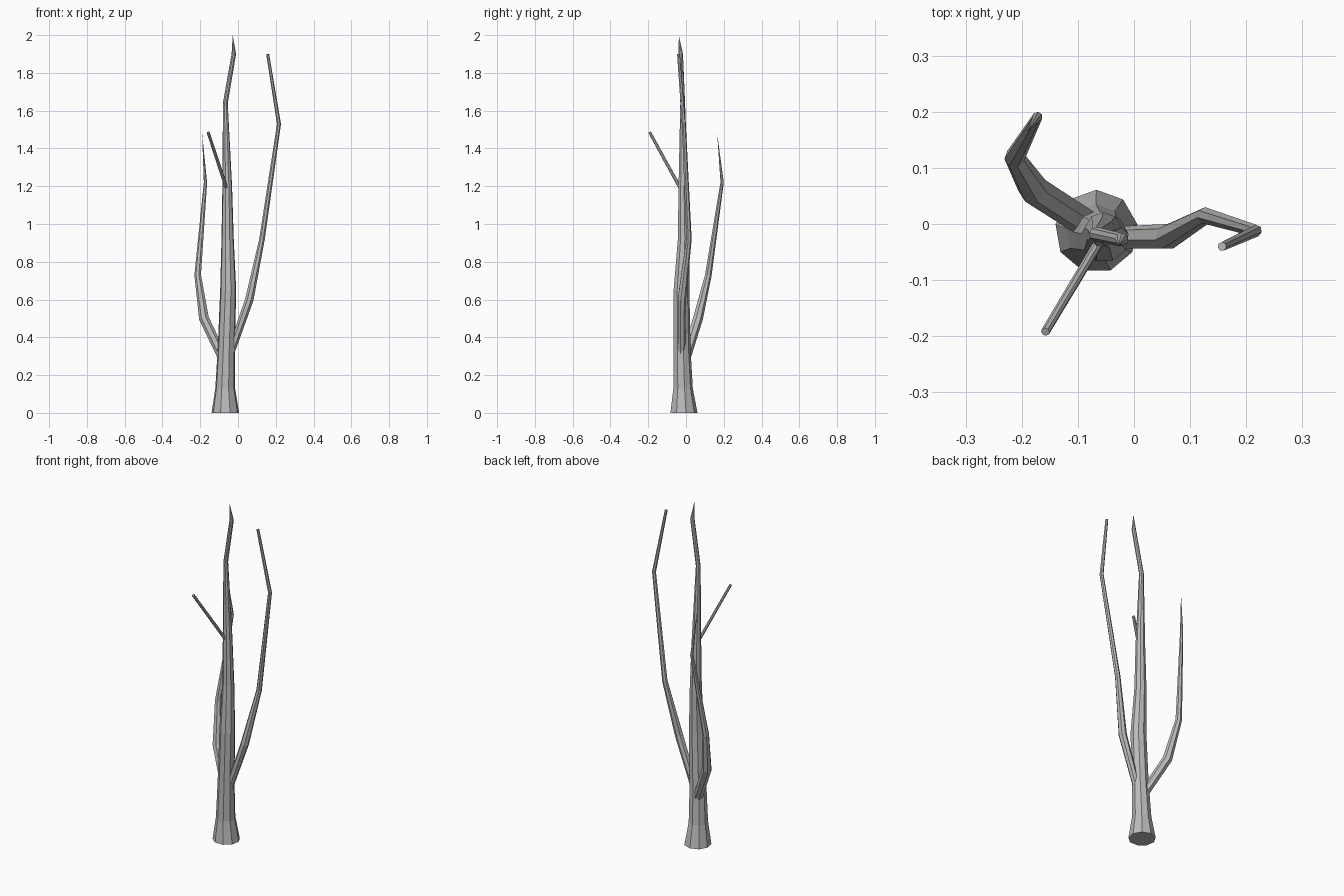
import bpy
import bmesh
import math
from mathutils import Vector

cube = bpy.data.objects.get("Cube")
if cube:
    bpy.data.objects.remove(cube, do_unlink=True)

bark = bpy.data.materials.new("grey_bark")
bark.use_nodes = True
colour = (0.5, 0.5, 0.5, 1)
bark.diffuse_color = colour
bark.node_tree.nodes["Principled BSDF"].inputs["Base Color"].default_value = colour


def limb(name, path, sides, flat_base=False):
    """Faceted tube along (x, y, z, radius) points; radius 0 makes a pointed tip."""
    pts = [Vector(p[:3]) for p in path]
    bm = bmesh.new()
    rings = []
    side = Vector((0, 1, 0))
    for i, (p, spec) in enumerate(zip(pts, path)):
        before = (p - pts[max(i - 1, 0)]).normalized()
        after = (pts[min(i + 1, len(pts) - 1)] - p).normalized()
        axis = (before + after).normalized()
        if flat_base and i < 2:
            axis = Vector((0, 0, 1))
        side = (side - axis * side.dot(axis)).normalized()
        other = axis.cross(side)
        if spec[3] == 0:
            rings.append([bm.verts.new(p)])
            continue
        angles = [math.tau * k / sides for k in range(sides)]
        rings.append([bm.verts.new(p + spec[3] * (side * math.cos(a) + other * math.sin(a)))
                      for a in angles])
    for low, high in zip(rings, rings[1:]):
        for k in range(sides):
            n = (k + 1) % sides
            if len(high) == 1:
                bm.faces.new((low[k], low[n], high[0]))
            else:
                bm.faces.new((low[k], low[n], high[n], high[k]))
    for ring in (rings[0], rings[-1]):
        if len(ring) > 1:
            bm.faces.new(ring)
    bmesh.ops.recalc_face_normals(bm, faces=bm.faces)
    mesh = bpy.data.meshes.new(name)
    bm.to_mesh(mesh)
    bm.free()
    mesh.materials.append(bark)
    obj = bpy.data.objects.new(name, mesh)
    bpy.context.collection.objects.link(obj)
    return obj


# Trunk with flared foot and pointed tip
limb("trunk", [
    (-0.067, -0.013, 0, 0.074), (-0.068, -0.017, 0.13, 0.053),
    (-0.062, -0.022, 0.34, 0.046), (-0.052, -0.025, 0.65, 0.043),
    (-0.055, -0.012, 0.92, 0.033), (-0.057, -0.015, 1.2, 0.026),
    (-0.067, -0.018, 1.64, 0.013), (-0.022, -0.028, 1.9, 0.012),
    (-0.028, -0.038, 2.0, 0)], 9, flat_base=True)

# Tall branch with a cut end
limb("left_branch", [
    (-0.045, -0.025, 0.3, 0.02), (0.06, -0.023, 0.6, 0.023),
    (0.127, 0.015, 0.92, 0.015), (0.217, -0.012, 1.53, 0.011),
    (0.157, -0.04, 1.9, 0.008)], 7)

# Thick low branch narrowing to a point
limb("right_branch", [
    (-0.075, -0.005, 0.28, 0.026), (-0.18, 0.063, 0.5, 0.027),
    (-0.213, 0.118, 0.73, 0.018), (-0.172, 0.191, 1.22, 0.009),
    (-0.19, 0.165, 1.48, 0)], 7)

# Thin twig with a cut end
limb("front_twig", [(-0.058, -0.025, 1.18, 0.009), (-0.158, -0.192, 1.485, 0.008)], 8)
